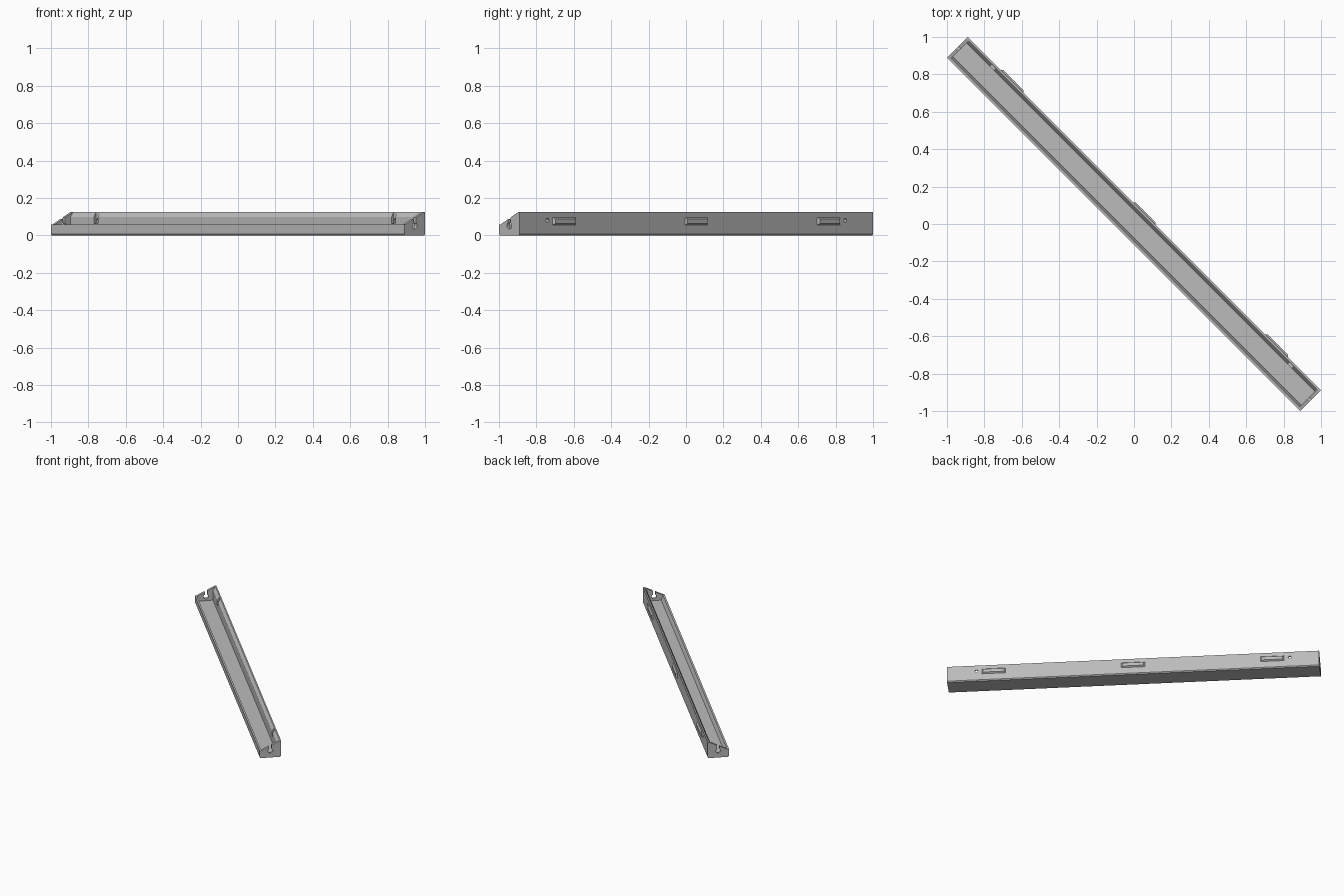
import bpy, bmesh, math
from mathutils import Matrix

cube = bpy.data.objects.get("Cube")
if cube:
    bpy.data.objects.remove(cube, do_unlink=True)

HALF = 1.336      # half the length of the rail
WALL = 0.02       # end plate thickness
TURN = Matrix.Rotation(-math.pi / 4, 4, 'Z')   # the rail lies on a diagonal

grey = bpy.data.materials.new("mid_grey")
grey.use_nodes = True
colour = (0.5, 0.5, 0.5, 1)
grey.diffuse_color = colour
grey.node_tree.nodes["Principled BSDF"].inputs["Base Color"].default_value = colour


def finish(name, bm):
    bmesh.ops.recalc_face_normals(bm, faces=bm.faces)
    mesh = bpy.data.meshes.new(name)
    bm.to_mesh(mesh)
    bm.free()
    mesh.materials.append(grey)
    obj = bpy.data.objects.new(name, mesh)
    bpy.context.collection.objects.link(obj)
    obj.matrix_world = TURN
    return obj


def extrude(name, profile, start, end):
    """Sweep a (depth, height) profile along the rail."""
    bm = bmesh.new()
    face = bm.faces.new([bm.verts.new((start, y, z)) for y, z in profile])
    new = bmesh.ops.extrude_face_region(bm, geom=[face])["geom"]
    bmesh.ops.translate(bm, vec=(end - start, 0, 0),
                        verts=[v for v in new if isinstance(v, bmesh.types.BMVert)])
    return finish(name, bm)


def box(name, centre, size):
    bm = bmesh.new()
    bmesh.ops.create_cube(bm, size=1, matrix=Matrix.Translation(centre) @ Matrix.Diagonal((*size, 1)))
    return finish(name, bm)


def rod(name, centre, radius, depth, axis):
    bm = bmesh.new()
    bmesh.ops.create_cone(bm, cap_ends=True, segments=20, radius1=radius, radius2=radius, depth=depth,
                          matrix=Matrix.Translation(centre) @ Matrix.Rotation(math.pi / 2, 4, axis))
    return finish(name, bm)


def cut(target, cutter):
    cutter.hide_render = True
    cutter.hide_set(True)
    mod = target.modifiers.new("cut", 'BOOLEAN')
    mod.object = cutter
    mod.solver = 'EXACT'
    bpy.context.view_layer.objects.active = target
    bpy.ops.object.modifier_apply(modifier=mod.name)
    bpy.data.objects.remove(cutter, do_unlink=True)


# Long channel: low front lip, flat floor, tall back wall with a sloping top
channel = extrude("channel", [
    (-0.078, 0.008), (-0.072, 0), (0.072, 0), (0.078, 0.008), (0.078, 0.125), (0.068, 0.125),
    (0.050, 0.098), (0.050, 0.02), (-0.052, 0.02), (-0.065, 0.057), (-0.078, 0.057),
], -HALF + WALL, HALF - WALL)

# Screw pockets and holes through the back wall
for u in (-1.125, 1.125):
    cut(channel, box("pocket_cutter", (u, 0.045, 0.11), (0.03, 0.04, 0.09)))
    cut(channel, rod("screw_cutter", (u, 0.07, 0.08), 0.011, 0.1, 'X'))

# Sloping end plates with an open keyhole slot
for side, name in ((-1, "right_end_plate"), (1, "left_end_plate")):
    plate = extrude(name, [
        (-0.078, 0.008), (-0.072, 0), (0.072, 0), (0.078, 0.008),
        (0.078, 0.125), (0.068, 0.125), (-0.070, 0.057), (-0.078, 0.057),
    ], side * (HALF - WALL), side * HALF)
    cut(plate, rod("hole_cutter", (side * HALF, 0, 0.052), 0.018, 0.1, 'Y'))
    cut(plate, box("slot_cutter", (side * HALF, 0, 0.1), (0.1, 0.018, 0.09)))

# Bevelled mounting tabs on the back
for u, name in ((-1, "right_tab"), (0, "middle_tab"), (1, "left_tab")):
    tab = box(name, (u, 0.082, 0.076), (0.176, 0.013, 0.044))
    for v in tab.data.vertices:
        if v.co.y > 0.085:
            v.co.x = u + (v.co.x - u) * 0.86
            v.co.z = 0.076 + (v.co.z - 0.076) * 0.55
